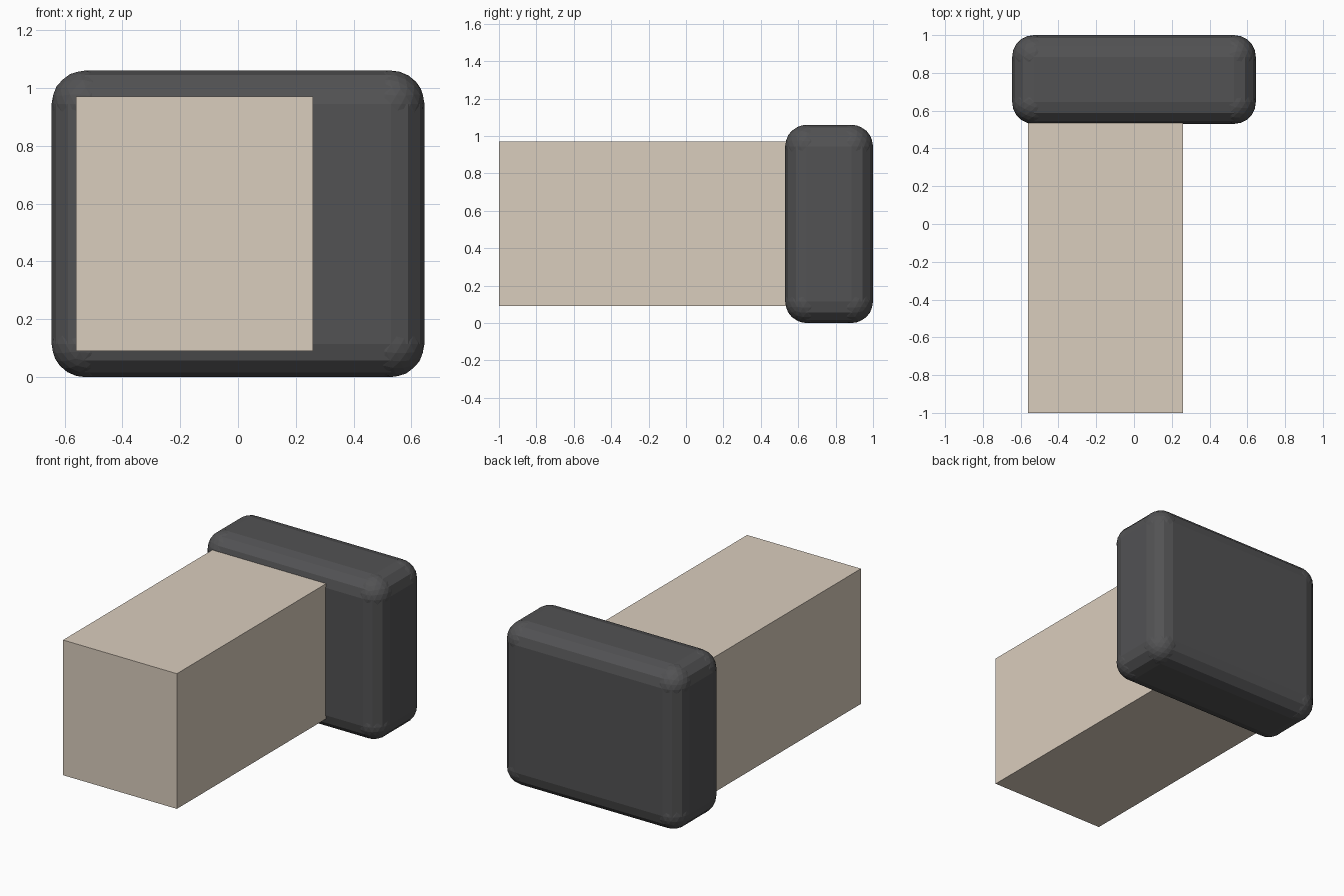
import bpy, bmesh
from mathutils import Matrix, Vector
from itertools import product

if "Cube" in bpy.data.objects:
    bpy.data.objects.remove(bpy.data.objects["Cube"])


def material(name, rgb):
    m = bpy.data.materials.new(name)
    m.diffuse_color = (*rgb, 1)
    m.use_nodes = True
    m.node_tree.nodes["Principled BSDF"].inputs["Base Color"].default_value = m.diffuse_color
    return m


def add_box(bm, lo, hi):
    lo, hi = Vector(lo), Vector(hi)
    size = hi - lo
    mat = Matrix.Translation((lo + hi) / 2) @ Matrix.Diagonal((*size, 1))
    bmesh.ops.create_cube(bm, size=1, matrix=mat)


def finish(bm, name, mat):
    mesh = bpy.data.meshes.new(name)
    bm.to_mesh(mesh)
    bm.free()
    mesh.materials.append(mat)
    ob = bpy.data.objects.new(name, mesh)
    bpy.context.collection.objects.link(ob)
    return ob


beige = material("beige", (0.70, 0.61, 0.51))
dark = material("dark_grey", (0.085, 0.085, 0.088))

# Plain rectangular body, ending at the slab
bm = bmesh.new()
add_box(bm, (-0.56, -1.0, 0.09), (0.26, 0.535, 0.97))
finish(bm, "body_block", beige)

# Slab with faceted rounded edges
R = 0.115
lo, hi = Vector((-0.645, 0.53, 0.0)), Vector((0.645, 1.0, 1.06))
core_lo, core_hi = lo + Vector((R,) * 3), hi - Vector((R,) * 3)
bm = bmesh.new()
add_box(bm, lo, hi)
bmesh.ops.bevel(bm, geom=bm.edges[:], offset=R, segments=3, profile=0.5,
                affect='EDGES', clamp_overlap=True)

# Replace the coarse corner patches with finer spherical corners
corners = [f for f in bm.faces
           if all(c < a - 1e-4 or c > b + 1e-4 for c, a, b in
                  zip(f.calc_center_median(), core_lo, core_hi))]
bmesh.ops.delete(bm, geom=corners, context='FACES')
for p in product(*zip(core_lo, core_hi)):
    bmesh.ops.create_icosphere(bm, subdivisions=3, radius=R,
                               matrix=Matrix.Translation(p))
finish(bm, "rounded_slab", dark)
